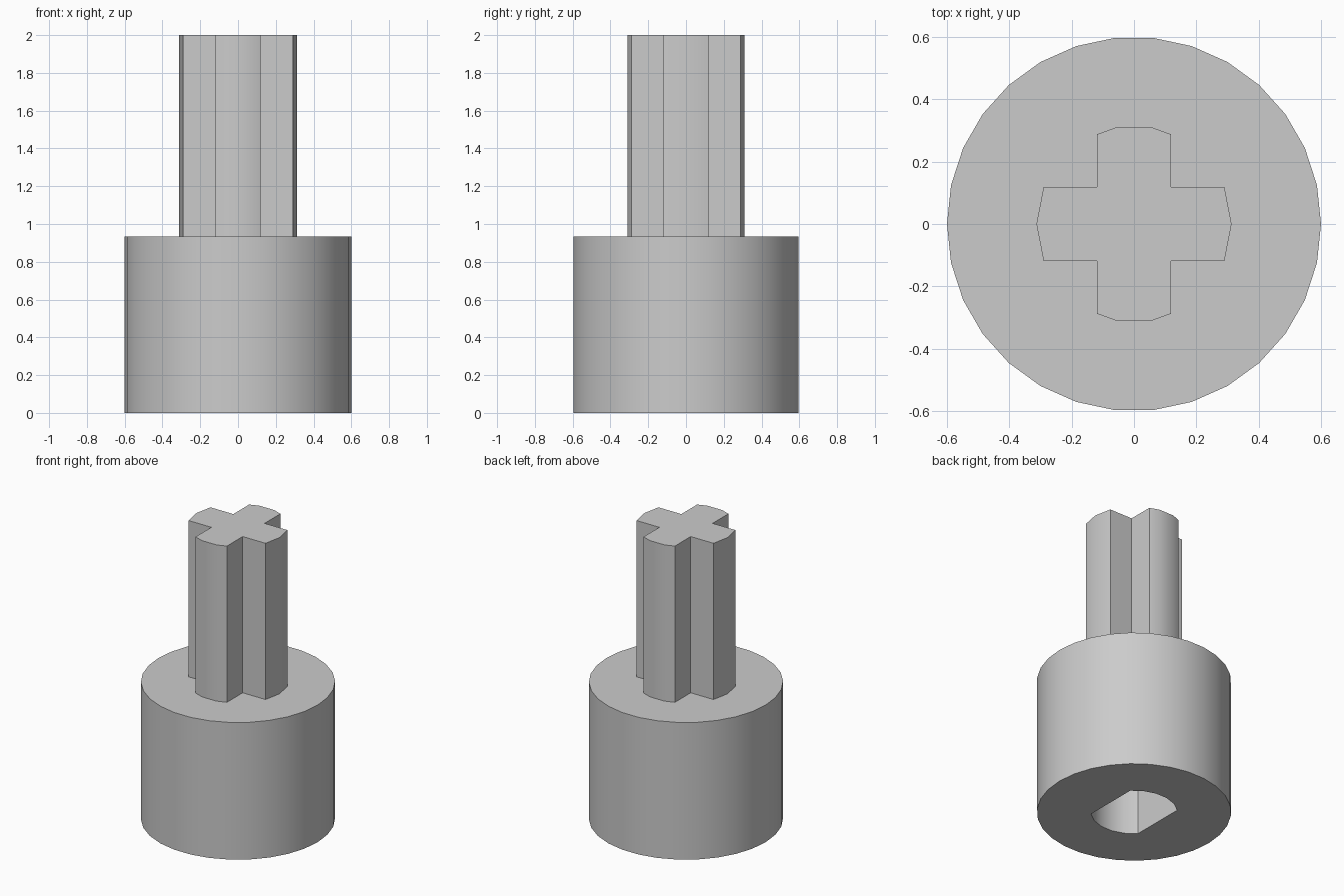
import bpy
import bmesh
from math import cos, sin, pi, radians

cube = bpy.data.objects.get("Cube")
if cube:
    bpy.data.objects.remove(cube, do_unlink=True)

BASE_R, BASE_H, TOP = 0.6, 0.935, 2.0
HOLE_R, HOLE_DEPTH = 0.267, 0.7
ARM, ARM_R = 0.118, 0.313

grey = bpy.data.materials.new("plain grey")
grey.use_nodes = True
grey.diffuse_color = (0.6, 0.6, 0.6, 1)
grey.node_tree.nodes["Principled BSDF"].inputs["Base Color"].default_value = (0.6, 0.6, 0.6, 1)


def loop(bm, outline, z):
    return [bm.verts.new((x, y, z)) for x, y in outline]


def walls(bm, low, high):
    for i in range(len(low)):
        j = (i + 1) % len(low)
        bm.faces.new((low[i], low[j], high[j], high[i]))


def finish(bm, name):
    bmesh.ops.recalc_face_normals(bm, faces=bm.faces[:])
    mesh = bpy.data.meshes.new(name)
    bm.to_mesh(mesh)
    bm.free()
    mesh.materials.append(grey)
    obj = bpy.data.objects.new(name, mesh)
    bpy.context.collection.objects.link(obj)
    bpy.ops.object.select_all(action='DESELECT')
    obj.select_set(True)
    bpy.context.view_layer.objects.active = obj
    bpy.ops.object.shade_smooth_by_angle(angle=radians(30))
    return obj


def arc(radius, start, end, steps):
    angles = [radians(start + (end - start) * i / steps) for i in range(steps + 1)]
    return [(radius * cos(a), radius * sin(a)) for a in angles]


# Round hub with a blind hole that has two flat sides
bm = bmesh.new()
circle = arc(BASE_R, 0, 360, 30)[:-1]
socket = arc(HOLE_R, 45, 135, 5) + arc(HOLE_R, 225, 315, 5)
outer_low, outer_high = loop(bm, circle, 0), loop(bm, circle, BASE_H)
hole_low, hole_high = loop(bm, socket, 0), loop(bm, socket, HOLE_DEPTH)
walls(bm, outer_low, outer_high)
walls(bm, hole_high, hole_low)
bm.faces.new(outer_high)
bm.faces.new(hole_high)
rim = [e for e in bm.edges if all(v.co.z == 0 for v in e.verts)]
bmesh.ops.triangle_fill(bm, edges=rim, use_beauty=True, normal=(0, 0, -1))
finish(bm, "hub")

# Cross-shaped axle with gently rounded arm ends
x_end = [(0.29, -ARM), (ARM_R, 0), (0.29, ARM), (ARM, ARM)]
y_end = [(ARM, 0.288), (0.054, 0.311), (-0.054, 0.311), (-ARM, 0.288), (-ARM, ARM)]
half = x_end + y_end
cross = half + [(-x, -y) for x, y in half]
bm = bmesh.new()
low, high = loop(bm, cross, BASE_H), loop(bm, cross, TOP)
walls(bm, low, high)
bm.faces.new(high)
finish(bm, "cross_axle")
